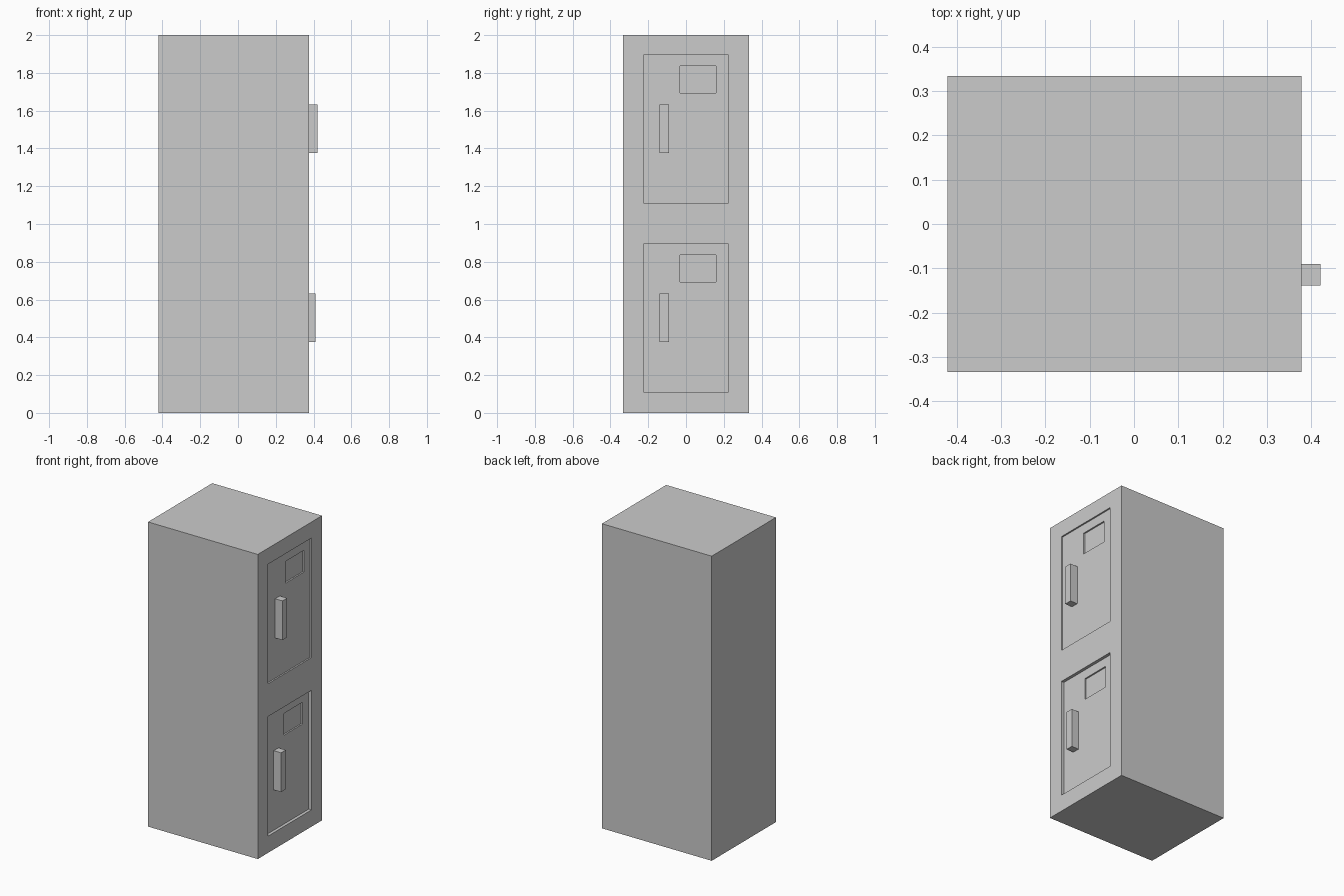
import bpy

if "Cube" in bpy.data.objects:
    bpy.data.objects.remove(bpy.data.objects["Cube"])

FRONT = 0.377  # x of the door side


def box(name, x, y, z):
    """Box object spanning the given (min, max) ranges."""
    verts = [(a, b, c) for a in x for b in y for c in z]
    faces = [(0, 1, 3, 2), (4, 6, 7, 5), (0, 4, 5, 1),
             (2, 3, 7, 6), (0, 2, 6, 4), (1, 5, 7, 3)]
    mesh = bpy.data.meshes.new(name)
    mesh.from_pydata(verts, [], faces)
    obj = bpy.data.objects.new(name, mesh)
    bpy.context.collection.objects.link(obj)
    return obj


def carve(target, x, y, z):
    """Cut a box-shaped recess into the target."""
    cutter = box("cutter", x, y, z)
    cutter.hide_render = True
    mod = target.modifiers.new("recess", 'BOOLEAN')
    mod.operation = 'DIFFERENCE'
    mod.solver = 'EXACT'
    mod.object = cutter
    bpy.context.view_layer.objects.active = target
    bpy.ops.object.modifier_apply(modifier=mod.name)
    bpy.data.objects.remove(cutter, do_unlink=True)


# Cabinet body
cabinet = box("locker_cabinet", (-0.42, FRONT), (-0.333, 0.333), (0, 2))

# Two doors: recessed panel, recessed label plate, protruding handle
for name, base, depth in (("lower", 0.0, 0.02), ("upper", 1.0, 0.01)):
    panel = FRONT - depth
    carve(cabinet, (panel, FRONT + 0.1), (-0.226, 0.224),
          (base + 0.11, base + 0.895))
    carve(cabinet, (panel - 0.01, FRONT + 0.1), (-0.032, 0.16),
          (base + 0.693, base + 0.836))
    box(name + "_door_handle", (panel, panel + 0.053), (-0.139, -0.09),
        (base + 0.375, base + 0.632))
